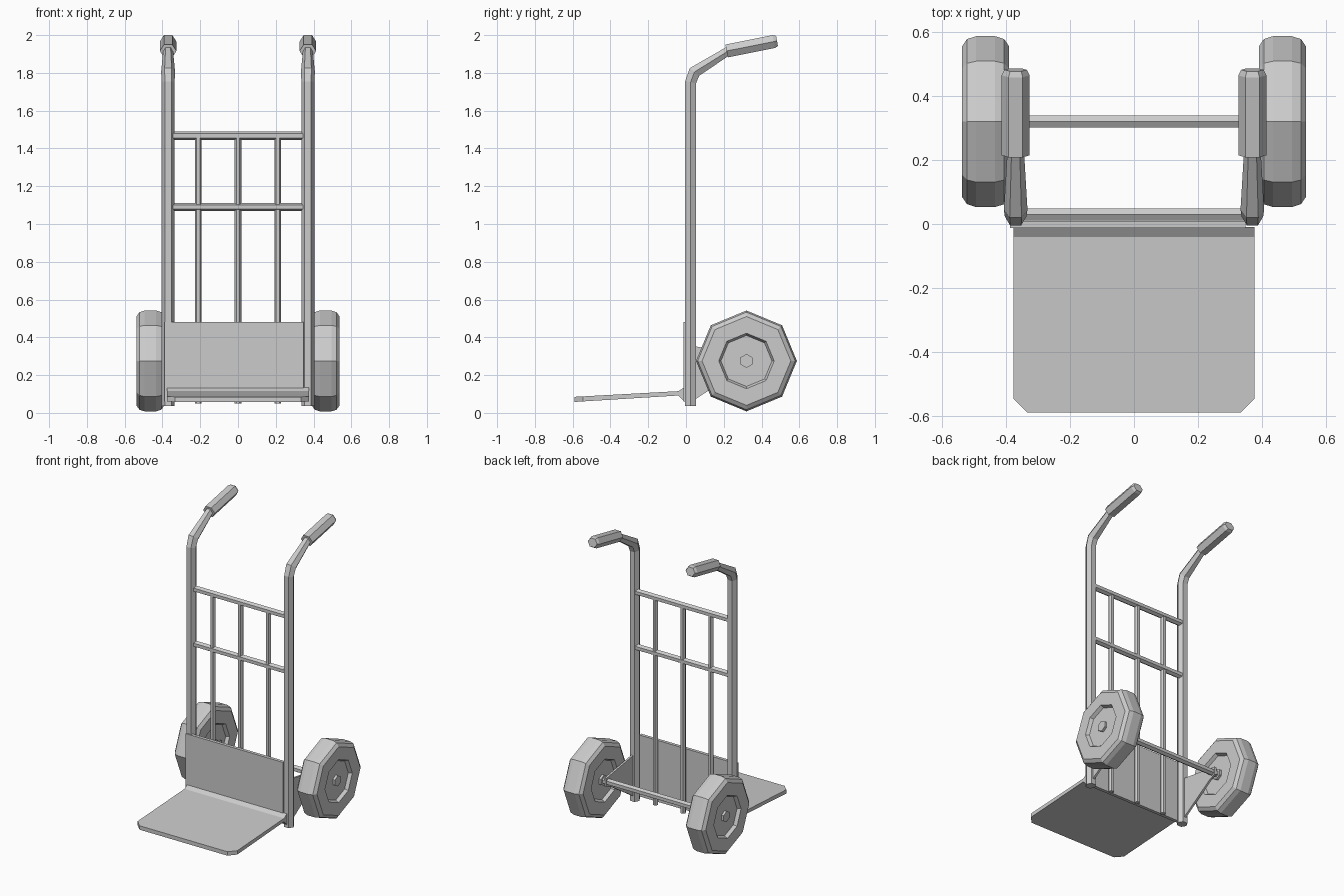
import bpy, bmesh, math
from mathutils import Vector

cube = bpy.data.objects.get("Cube")
if cube:
    bpy.data.objects.remove(cube, do_unlink=True)

grey = bpy.data.materials.new("light_grey")
grey.use_nodes = True
COLOUR = (0.6, 0.6, 0.6, 1)
grey.diffuse_color = COLOUR
grey.node_tree.nodes["Principled BSDF"].inputs["Base Color"].default_value = COLOUR

X, Z = Vector((1, 0, 0)), Vector((0, 0, 1))


def finish(name, bm):
    bmesh.ops.recalc_face_normals(bm, faces=bm.faces)
    mesh = bpy.data.meshes.new(name)
    bm.to_mesh(mesh)
    bm.free()
    mesh.materials.append(grey)
    obj = bpy.data.objects.new(name, mesh)
    bpy.context.collection.objects.link(obj)
    return obj


def sweep(name, points, radii, side=X, sides=6, axis=None, squash=1.0):
    """Capped polygonal tube through points; a fixed axis turns it into a lathe."""
    pts = [Vector(p) for p in points]
    bm = bmesh.new()
    rings = []
    for i, (p, r) in enumerate(zip(pts, radii)):
        ahead = (pts[min(i + 1, len(pts) - 1)] - p).normalized()
        behind = (p - pts[max(i - 1, 0)]).normalized()
        t = axis or (ahead + behind).normalized()
        n = t.cross(side).normalized() * squash
        angles = [math.tau * k / sides for k in range(sides)]
        rings.append([bm.verts.new(p + r * (side * math.cos(a) + n * math.sin(a)))
                      for a in angles])
    for a, b in zip(rings, rings[1:]):
        for k in range(sides):
            j = (k + 1) % sides
            bm.faces.new((a[k], a[j], b[j], b[k]))
    bm.faces.new(rings[0])
    bm.faces.new(rings[-1])
    return finish(name, bm)


def prism(name, outline, offset):
    """Extrude a flat outline along an offset."""
    bm = bmesh.new()
    face = bm.faces.new([bm.verts.new(p) for p in outline])
    new = bmesh.ops.extrude_face_region(bm, geom=[face])["geom"]
    bmesh.ops.translate(bm, vec=offset,
                        verts=[v for v in new if isinstance(v, bmesh.types.BMVert)])
    return finish(name, bm)


WHEEL_Y, WHEEL_Z = 0.32, 0.275
# Half of the tyre section as (distance from wheel middle, radius), rim outwards in
HALF = [(0.03, 0.267), (0.058, 0.258), (0.074, 0.235), (0.074, 0.147), (0.052, 0.135)]
SECTION = [(-d, r) for d, r in reversed(HALF)] + HALF

for label, s in (("left", 1), ("right", -1)):
    x = s * 0.37
    # Upright rail with bent neck
    sweep(label + "_rail",
          [(x, 0.024, 0.037), (x, 0.024, 1.75), (x, 0.045, 1.805), (x, 0.23, 1.92)],
          [0.034, 0.034, 0.037, 0.026])
    # Hand grip with chamfered end
    sweep(label + "_grip",
          [(x, 0.215, 1.916), (x, 0.465, 1.966), (x, 0.482, 1.969)],
          [0.044, 0.044, 0.035], squash=0.9)
    # Wheel and its hub nut
    wx = s * 0.464
    sweep(label + "_wheel", [(wx + d, WHEEL_Y, WHEEL_Z) for d, r in SECTION],
          [r for d, r in SECTION], side=Z, sides=8, axis=X)
    sweep(label + "_hub_nut",
          [(wx - 0.068, WHEEL_Y, WHEEL_Z), (wx + 0.068, WHEEL_Y, WHEEL_Z)],
          [0.037, 0.037], side=Z)
    # Axle bracket
    bx = x - 0.007
    prism(label + "_bracket",
          [(bx, 0.03, 0.06), (bx, 0.30, 0.235), (bx, 0.345, 0.25),
           (bx, 0.345, 0.305), (bx, 0.03, 0.355)], (0.014, 0, 0))

# Cross bars and axle
for name, half, y, z in (("upper_crossbar", 0.35, 0.03, 1.467),
                         ("lower_crossbar", 0.35, 0.03, 1.09),
                         ("axle", 0.44, WHEEL_Y, WHEEL_Z)):
    sweep(name, [(-half, y, z), (half, y, z)], [0.022, 0.022], side=Z)

# Vertical bars
for i in (-1, 0, 1):
    sweep("vertical_bar", [(0.21 * i, 0.03, 0.05), (0.21 * i, 0.03, 1.46)], [0.018] * 2)

# Back plate
prism("back_plate", [(-0.388, -0.013, 0.06), (0.348, -0.013, 0.06),
                     (0.348, -0.013, 0.48), (-0.388, -0.013, 0.48)], (0, 0.022, 0))

# Toe plate: side profile extruded across, front corners clipped
toe = prism("toe_plate", [(-0.377, y, z) for y, z in (
    (-0.01, 0.135), (-0.04, 0.115), (-0.59, 0.085),
    (-0.59, 0.058), (-0.04, 0.092), (-0.01, 0.06))], (0.754, 0, 0))
bm = bmesh.new()
bm.from_mesh(toe.data)
corners = [e for e in bm.edges if all(v.co.y < -0.5 for v in e.verts)
           and abs(e.verts[0].co.x - e.verts[1].co.x) < 0.01]
bmesh.ops.bevel(bm, geom=corners, offset=0.044, segments=1, affect='EDGES')
bm.to_mesh(toe.data)
bm.free()
